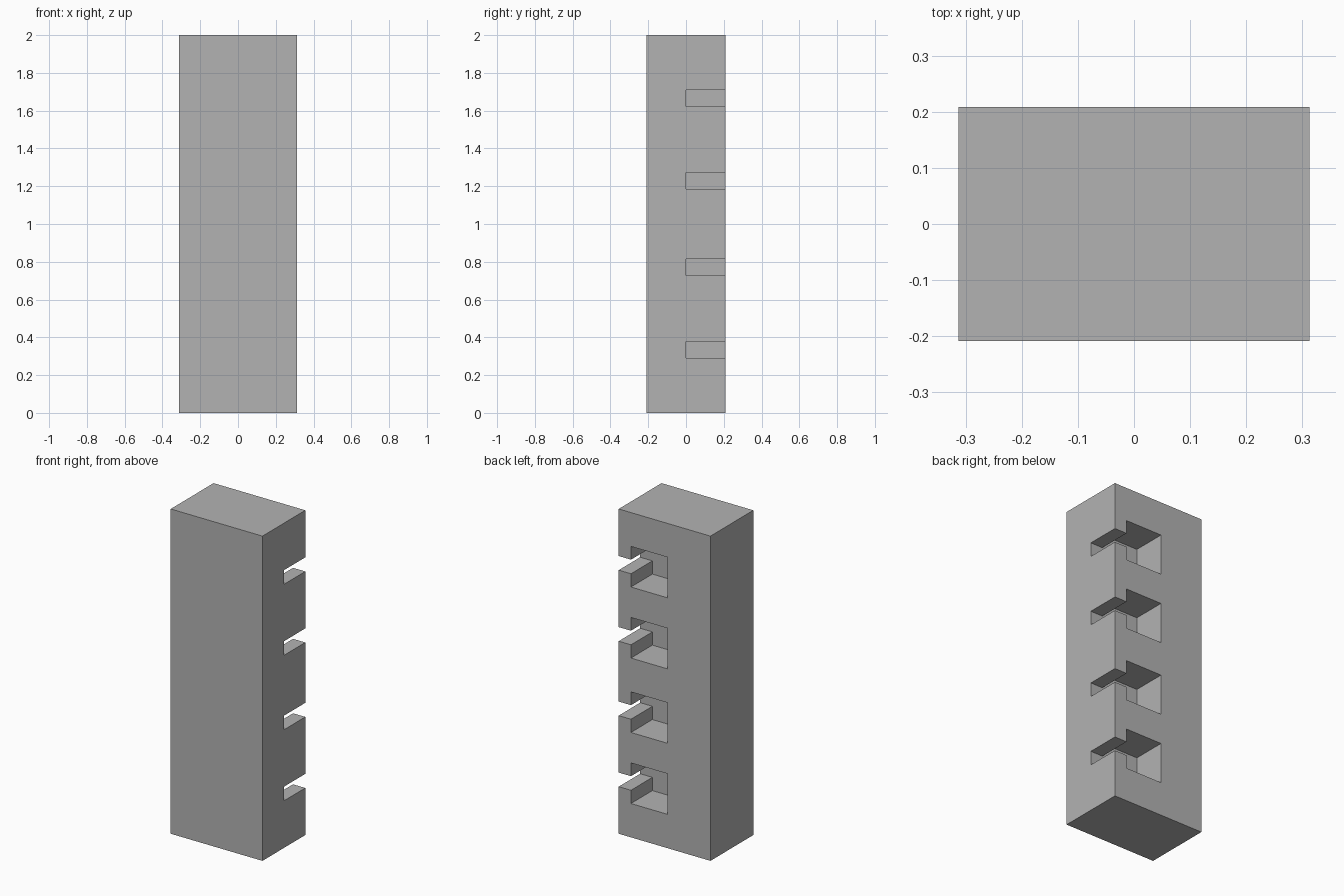
import bpy
import bmesh
from mathutils import Vector

if "Cube" in bpy.data.objects:
    bpy.data.objects.remove(bpy.data.objects["Cube"], do_unlink=True)

U = 2 / 24                      # module: the block is 24 units tall
WIDTH, DEPTH, HEIGHT = 7.5 * U, 5 * U, 24 * U
POCKET_LEFT, POCKET_RIGHT = -0.25 * U, 2.75 * U
POCKET_HALF, SLOT_HALF = 1.5 * U, 0.52 * U
OVERSHOOT = 0.1

grey = bpy.data.materials.new("plain grey")
grey.use_nodes = True
colour = (0.45, 0.45, 0.45, 1)
grey.diffuse_color = colour
grey.node_tree.nodes["Principled BSDF"].inputs["Base Color"].default_value = colour


def make_object(name, bm):
    bmesh.ops.recalc_face_normals(bm, faces=bm.faces)
    mesh = bpy.data.meshes.new(name)
    bm.to_mesh(mesh)
    bm.free()
    mesh.materials.append(grey)
    obj = bpy.data.objects.new(name, mesh)
    bpy.context.collection.objects.link(obj)
    return obj


def add_notch(bm, z):
    """Square pocket with a narrow slot running out through the side."""
    edge = WIDTH / 2 + OVERSHOOT
    lower = [(POCKET_LEFT, -POCKET_HALF), (POCKET_RIGHT, -POCKET_HALF),
             (POCKET_RIGHT, -SLOT_HALF), (edge, -SLOT_HALF)]
    outline = lower + [(x, -h) for x, h in reversed(lower)]
    face = bm.faces.new([bm.verts.new((x, 0, z + h)) for x, h in outline])
    grown = bmesh.ops.extrude_face_region(bm, geom=[face], use_keep_orig=True)
    verts = [v for v in grown["geom"] if isinstance(v, bmesh.types.BMVert)]
    bmesh.ops.translate(bm, verts=verts, vec=Vector((0, DEPTH / 2 + OVERSHOOT, 0)))


# Solid block
bm = bmesh.new()
bmesh.ops.create_cube(bm, size=1)
bmesh.ops.scale(bm, verts=bm.verts, vec=(WIDTH, DEPTH, HEIGHT))
bmesh.ops.translate(bm, verts=bm.verts, vec=(0, 0, HEIGHT / 2))
block = make_object("notched_block", bm)

# Four notches in the back, open to the left side
bm = bmesh.new()
for level in (4, 9.25, 14.75, 20):
    add_notch(bm, level * U)
cutter = make_object("notch_cutter", bm)
cutter.hide_render = True

cut = block.modifiers.new("notches", 'BOOLEAN')
cut.operation = 'DIFFERENCE'
cut.solver = 'EXACT'
cut.object = cutter

# Apply the cut and drop the helper
bpy.context.view_layer.objects.active = block
bpy.ops.object.modifier_apply(modifier=cut.name)
bpy.data.objects.remove(cutter, do_unlink=True)
